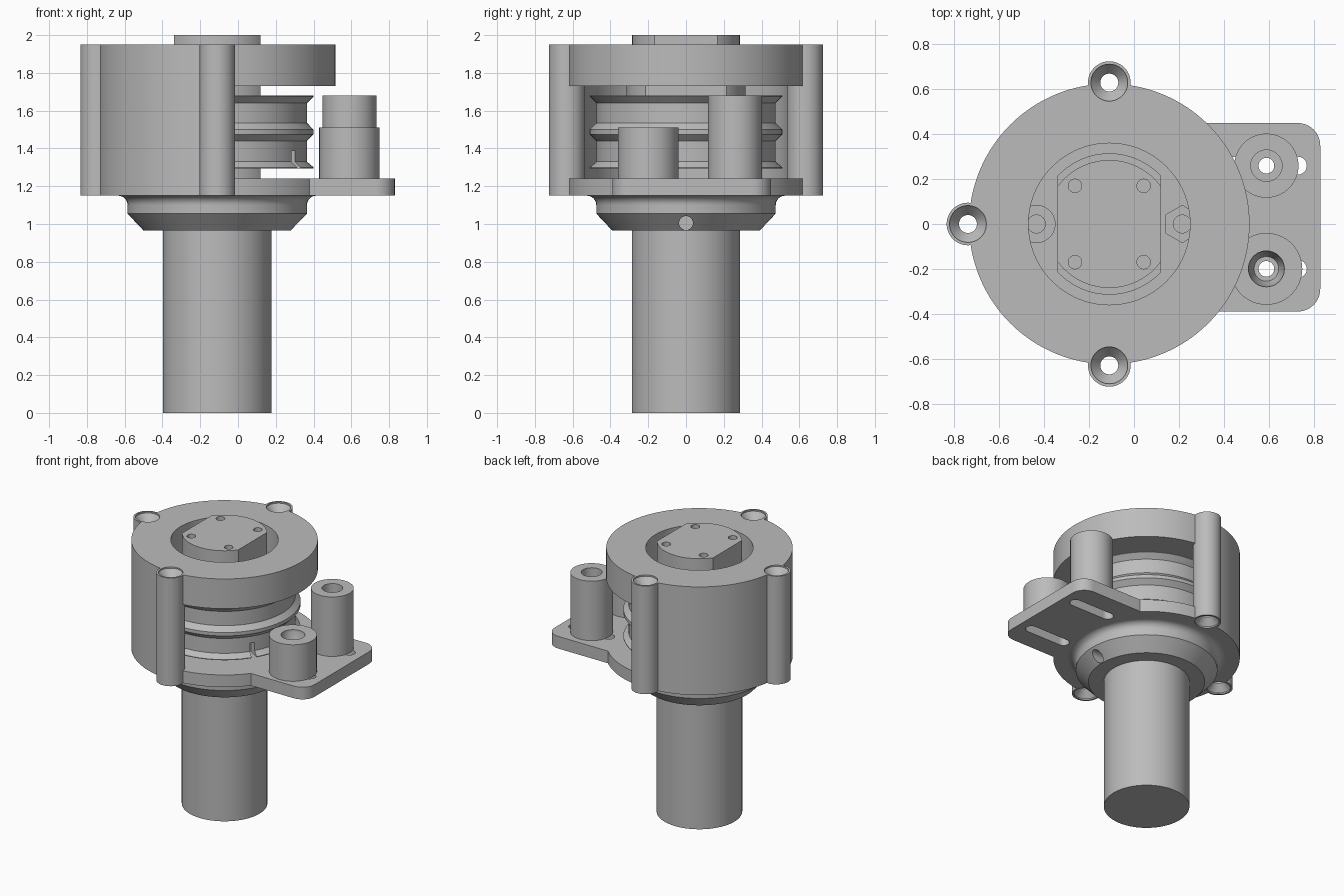
import bpy, bmesh, math
from mathutils import Matrix

if "Cube" in bpy.data.objects:
    bpy.data.objects.remove(bpy.data.objects["Cube"])

AX = -0.11          # x of the main axis
BASE, FLOOR, ROOF, TOP = 1.15, 1.24, 1.73, 1.95

grey = bpy.data.materials.new("machined grey")
grey.use_nodes = True
grey.diffuse_color = (0.5, 0.5, 0.5, 1)
grey.node_tree.nodes["Principled BSDF"].inputs["Base Color"].default_value = (0.5, 0.5, 0.5, 1)


def finish(name, bm):
    bmesh.ops.recalc_face_normals(bm, faces=bm.faces)
    mesh = bpy.data.meshes.new(name)
    bm.to_mesh(mesh)
    bm.free()
    mesh.materials.append(grey)
    ob = bpy.data.objects.new(name, mesh)
    bpy.context.collection.objects.link(ob)
    return ob


def lathe(name, profile, x=AX, y=0, steps=96):
    """Revolve (radius, z) points into a closed solid."""
    bm = bmesh.new()
    pts = [(0, profile[0][1])] + profile + [(0, profile[-1][1])]
    verts = [bm.verts.new((r, 0, z)) for r, z in pts]
    edges = [bm.edges.new(p) for p in zip(verts, verts[1:])]
    bmesh.ops.spin(bm, geom=verts + edges, axis=(0, 0, 1), cent=(0, 0, 0),
                   angle=math.tau, steps=steps, use_merge=True)
    bmesh.ops.remove_doubles(bm, verts=bm.verts, dist=1e-5)
    bmesh.ops.translate(bm, verts=bm.verts, vec=(x, y, 0))
    return finish(name, bm)


def cyl(name, r, z0, z1, x=AX, y=0, steps=96):
    return lathe(name, [(r, z0), (r, z1)], x, y, steps)


def box(name, lo, hi, turn=0, round_right=0):
    bm = bmesh.new()
    bmesh.ops.create_cube(bm, size=1)
    for v in bm.verts:
        v.co = [a + (b - a) * (c + 0.5) for a, b, c in zip(lo, hi, v.co)]
    if round_right:
        corners = [e for e in bm.edges if all(v.co.x > hi[0] - 1e-4 for v in e.verts)
                   and abs(e.verts[0].co.z - e.verts[1].co.z) > 1e-4]
        bmesh.ops.bevel(bm, geom=corners, offset=round_right, segments=10,
                        profile=0.5, affect='EDGES')
    # turn about the main axis
    pivot = Matrix.Translation((AX, 0, 0))
    bm.transform(pivot @ Matrix.Rotation(turn, 4, 'Z') @ pivot.inverted())
    return finish(name, bm)


def combine(ob, others, op='DIFFERENCE'):
    for other in others:
        mod = ob.modifiers.new("cut", 'BOOLEAN')
        mod.operation, mod.solver, mod.object = op, 'EXACT', other
        bpy.context.view_layer.objects.active = ob
        bpy.ops.object.modifier_apply(modifier=mod.name)
        bpy.data.objects.remove(other)


def smooth(ob):
    bpy.ops.object.select_all(action='DESELECT')
    ob.select_set(True)
    bpy.context.view_layer.objects.active = ob
    bpy.ops.object.shade_smooth_by_angle(angle=math.radians(25))


# Housing: drum-shaped case, opened on the left side
housing = cyl("housing", 0.625, BASE, TOP, steps=128)
combine(housing, [
    cyl("cavity", 0.54, FLOOR, ROOF),
    cyl("top_opening", 0.36, 1.5, 2.1),
    box("side_opening", (AX, -1, FLOOR), (1, 1, ROOF)),
])

# Bracket plate and screw bosses joined to the case
boss_spots = [(AX, 0.63), (AX, -0.63), (AX - 0.63, 0)]
combine(housing, [box("bracket", (0.1, -0.39, BASE), (0.83, 0.45, FLOOR), round_right=0.1)], 'UNION')
combine(housing, [cyl("boss", 0.095, BASE, TOP, x, y, 48) for x, y in boss_spots], 'UNION')

# Countersunk screw holes
screw = [(0.082, BASE - 0.1), (0.082, BASE + 0.01), (0.04, BASE + 0.06),
         (0.04, TOP - 0.06), (0.082, TOP - 0.01), (0.082, TOP + 0.1)]
combine(housing, [lathe("screw_hole", screw, x, y, 40) for x, y in boss_spots])

# Adjustment slots in the bracket
for y in (0.26, -0.2):
    combine(housing, [box("slot", (0.45, y - 0.04, 1.1), (0.73, y + 0.04, 1.3))]
            + [cyl("slot_end", 0.04, 1.1, 1.3, x, y, 32) for x in (0.45, 0.73)])
smooth(housing)

# Guide posts on the bracket
tall = cyl("tall_post", 0.143, FLOOR, 1.68, 0.59, 0.26, 64)
combine(tall, [lathe("bore", [(0.035, 1.1), (0.035, 1.58), (0.07, 1.58), (0.07, 1.8)], 0.59, 0.26, 40)])
short = cyl("short_post", 0.16, FLOOR, 1.51, 0.59, -0.2, 64)
combine(short, [lathe("bore", [(0.035, 1.1), (0.035, 1.42), (0.055, 1.42),
                               (0.08, 1.49), (0.08, 1.6)], 0.59, -0.2, 40)])
smooth(tall)
smooth(short)

# Grooved drum
drum = lathe("grooved_drum", [
    (0.51, 1.295), (0.51, 1.3), (0.475, 1.33), (0.475, 1.44), (0.51, 1.475), (0.51, 1.5),
    (0.475, 1.535), (0.475, 1.64), (0.51, 1.675), (0.51, 1.68)])
cuts = [box("notch", (AX + 0.41, -0.018, 1.2), (AX + 0.6, 0.018, 1.39), turn=-0.56)]
for side, sides in ((1, 6), (-1, 40)):
    x = AX + side * 0.325
    pocket = cyl("pocket", 0.083, 1.6, 1.8, x, 0, sides)
    if sides == 6:
        # point the hexagon along y
        pocket.data.transform(Matrix.Translation((x, 0, 0)) @ Matrix.Rotation(math.pi / 6, 4, 'Z')
                              @ Matrix.Translation((-x, 0, 0)))
    cuts += [pocket, cyl("pocket_hole", 0.04, 1.5, 1.7, x, 0, 32)]
combine(drum, cuts)
smooth(drum)


def add_flats(ob):
    combine(ob, [box("flat", (AX + a, -1, 1), (AX + b, 1, 2.2)) for a, b in ((0.23, 1), (-1, -0.23))])


# Flat-sided shaft head with four tapped holes, and the hub under the drum
head = lathe("shaft_head", [(0.315, 1.68), (0.315, 1.8), (0.285, 1.8), (0.285, 2.0)])
add_flats(head)
combine(head, [cyl("tapped_hole", 0.03, 1.9, 2.1, AX + sx * 0.153, sy * 0.17, 24)
               for sx in (-1, 1) for sy in (-1, 1)])
smooth(head)
hub = cyl("lower_hub", 0.315, FLOOR, 1.295)
add_flats(hub)
smooth(hub)

# Collar under the case, with a concave fillet and a conical lower edge
fillet = [(0.525 - 0.05 * math.cos(a), 1.1 + 0.05 * math.sin(a))
          for a in (i * math.pi / 16 for i in range(9))]
collar = lathe("collar", [(0.39, 0.965), (0.475, 1.055)] + fillet)
bore = cyl("set_screw_hole", 0.037, 0.34, 0.7, 0, 0, 32)
bore.data.transform(Matrix.Translation((AX, 0, 1.005)) @ Matrix.Rotation(math.pi / 2, 4, 'Y'))
combine(collar, [bore])
smooth(collar)

# Long round handle
smooth(cyl("shaft", 0.287, 0, 0.965))
